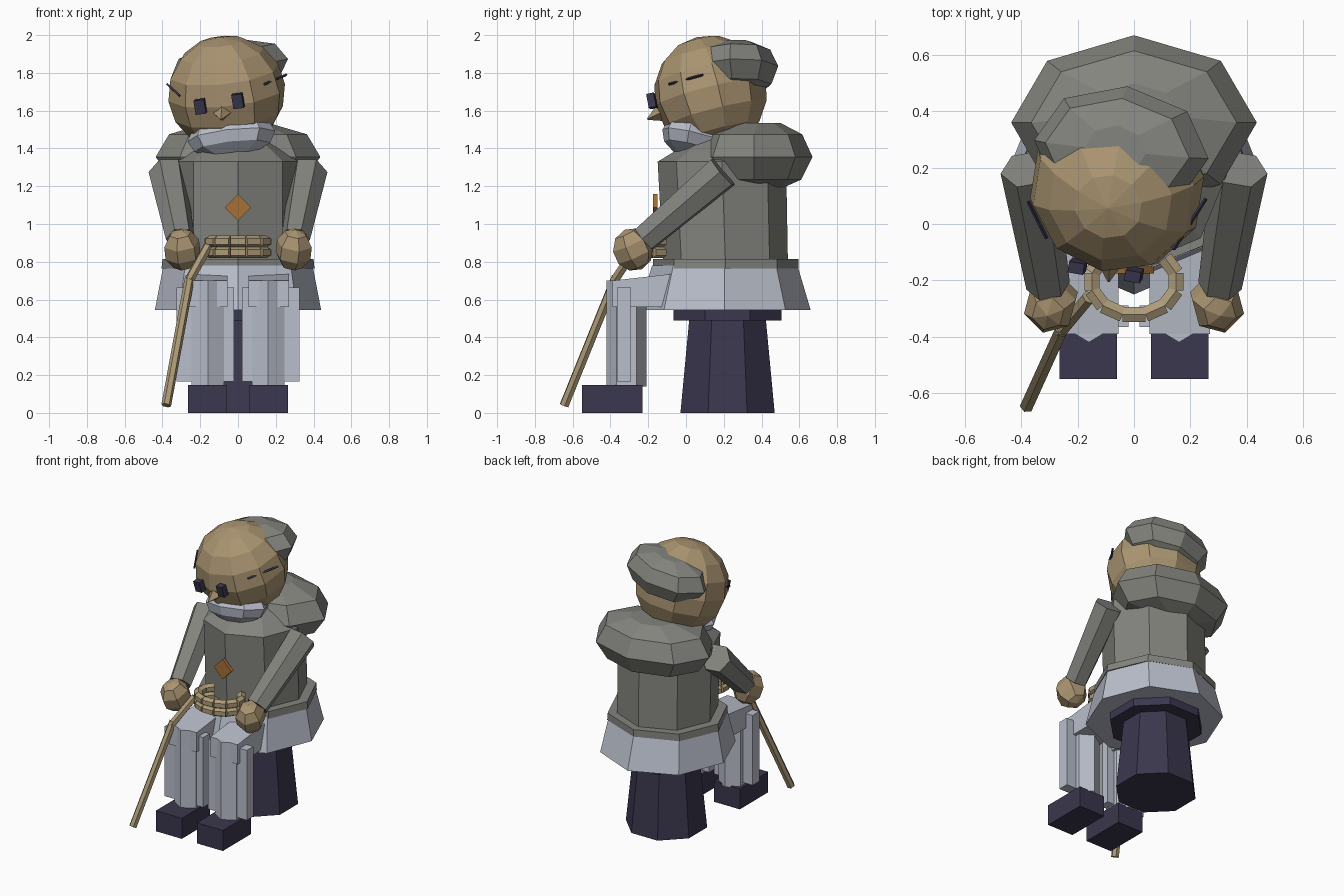
import bpy, bmesh, math
from mathutils import Vector, Matrix, Euler

if "Cube" in bpy.data.objects:
    bpy.data.objects.remove(bpy.data.objects["Cube"])

def mat(name, rgb):
    m = bpy.data.materials.new(name)
    m.diffuse_color = (*rgb, 1)
    m.use_nodes = True
    m.node_tree.nodes["Principled BSDF"].inputs["Base Color"].default_value = m.diffuse_color
    return m

GREY = mat("coat_grey", (.23, .23, .21))
PALE = mat("pale_cloth", (.49, .52, .60))
SKIN = mat("skin_tan", (.40, .296, .165))
WOOD = mat("wood_tan", (.42, .33, .19))
NAVY = mat("dark_navy", (.042, .038, .075))
ORANGE = mat("orange", (.38, .16, .035))

def finish(name, bm, m, loc=(0, 0, 0), rot=(0, 0, 0)):
    bmesh.ops.recalc_face_normals(bm, faces=bm.faces)
    me = bpy.data.meshes.new(name)
    bm.to_mesh(me)
    bm.free()
    me.materials.append(m)
    ob = bpy.data.objects.new(name, me)
    ob.location = loc
    ob.rotation_euler = [math.radians(a) for a in rot]
    bpy.context.collection.objects.link(ob)
    return ob

def rings(name, prof, m, n=8, loc=(0, 0, 0), rot=(0, 0, 0)):
    """Stacked n-sided rings; prof rows are (z, rx, ry, y offset)."""
    bm = bmesh.new()
    loops = []
    for z, rx, ry, oy in prof:
        loops.append([bm.verts.new((rx * math.sin(2 * math.pi * i / n),
                                    oy + ry * math.cos(2 * math.pi * i / n), z)) for i in range(n)])
    for a, b in zip(loops, loops[1:]):
        for i in range(n):
            bm.faces.new((a[i], a[(i + 1) % n], b[(i + 1) % n], b[i]))
    bm.faces.new(loops[0])
    bm.faces.new(loops[-1])
    return finish(name, bm, m, loc, rot)

def box(name, lo, hi, m):
    bm = bmesh.new()
    bmesh.ops.create_cube(bm, size=1)
    lo, hi = Vector(lo), Vector(hi)
    for v in bm.verts:
        v.co = Vector([(lo[k] + hi[k]) / 2 + v.co[k] * (hi[k] - lo[k]) for k in range(3)])
    return finish(name, bm, m)

def ball(name, loc, r, m, seg=8, rows=6, rot=(0, 0, 0)):
    bm = bmesh.new()
    bmesh.ops.create_uvsphere(bm, u_segments=seg, v_segments=rows, radius=1)
    bmesh.ops.scale(bm, vec=r, verts=bm.verts)
    return finish(name, bm, m, loc, rot)

def rod(name, a, b, r1, r2, m, n=6, spin=0):
    a, b = Vector(a), Vector(b)
    bm = bmesh.new()
    bmesh.ops.create_cone(bm, cap_ends=True, segments=n, radius1=r1, radius2=r2, depth=(b - a).length)
    q = (b - a).to_track_quat('Z', 'Y').to_matrix().to_4x4()
    bmesh.ops.transform(bm, verts=bm.verts,
                        matrix=Matrix.Translation((a + b) / 2) @ q @ Matrix.Rotation(math.radians(spin), 4, 'Z'))
    return finish(name, bm, m)

# Stool
rings("stool_base", [(0, .27, .27, 0), (.49, .22, .22, 0)], NAVY, 8, (0, .22, 0), (0, 0, 22.5))
rings("stool_seat", [(.49, .31, .31, 0), (.56, .31, .31, 0)], NAVY, 8, (0, .22, 0), (0, 0, 22.5))

# Tunic skirt, coat hem and torso
rings("tunic_skirt", [(.545, .44, .455, .205), (.78, .395, .385, .205)], PALE)
rings("coat_hem", [(.765, .405, .385, .21), (.815, .40, .385, .21)], GREY)
rings("torso", [(.77, .335, .33, .21), (1.33, .335, .34, .19), (1.385, .26, .25, .19), (1.46, .14, .14, .19)], GREY)

# Rolled hood behind the neck
rings("hood", [(1.195, .17, .12, .40), (1.235, .35, .25, .36), (1.355, .436, .31, .36),
               (1.475, .365, .255, .36), (1.535, .16, .12, .38)], GREY)

# Head, face and cap
ball("head", (-.06, .13, 1.695), (.315, .305, .305), SKIN, 10, 8, (15, -4, -10))
rings("cap", [(-.14, .13, .10, 0), (-.095, .25, .185, 0), (0, .315, .225, 0), (.09, .26, .185, 0),
              (.135, .11, .09, 0)], GREY, 8, (-.045, .265, 1.825), (3, -9, -6))
ball("beard", (-.035, .04, 1.465), (.235, .17, .12), PALE, 8, 6, (-12, -7, -6))
rod("nose", (-.085, -.13, 1.59), (-.09, -.205, 1.555), .05, .004, SKIN, 4)
for x, y, z in ((-.20, -.15, 1.622), (-.0, -.18, 1.652)):
    eye = box("eye", (-.028, -.02, -.038), (.028, .02, .038), NAVY)
    eye.location = (x, y, z)
    eye.rotation_euler = Euler([math.radians(a) for a in (12, -7, -10)])
rod("cap_tie_right", (.255, .09, 1.79), (.14, -.09, 1.74), .007, .007, NAVY, 4)
rod("cap_tie_left", (-.375, .08, 1.74), (-.31, -.05, 1.68), .007, .007, NAVY, 4)

# Chest badge
badge = box("badge", (-.05, -.012, -.05), (.05, .012, .05), ORANGE)
badge.location = (0, -.163, 1.087)
badge.rotation_euler = (0, math.pi / 4, 0)

for side, s in (("left", -1), ("right", 1)):
    # Arms and hands
    rod("sleeve_" + side, (s * .375, .195, 1.275), (s * .305, -.22, .92), .10, .078, GREY, 6, 30)
    ball("hand_" + side, (s * .295, -.28, .865), (.1, .11, .115), SKIN, 6, 5, (25, 0, s * 15))
    # Legs and shoes
    rings("shin_" + side, [(.14, .10, .105, 0), (.70, .10, .105, 0)], PALE, 6, (s * .16, -.315, 0))
    box("trouser_panel_" + side, (s * .02, -.365, .165), (s * .325, -.29, .665), PALE)
    thigh = box("thigh_" + side, (s * .055, -.39, .56), (s * .27, .05, .75), PALE)
    for v in thigh.data.vertices:
        if v.co.y < -.2 and v.co.z > .6:
            v.co.z = .70
    box("shoe_" + side, (s * .06, -.55, 0), (s * .265, -.23, .147), NAVY)

# Bead loop held in the lap: two open rings of short links
for row, z in enumerate((.85, .907)):
    pts = [(.155 * math.sin(a), -.205 - .12 * math.cos(a), z)
           for a in [math.radians(-135 + 30 * i) for i in range(10)]]
    for a, b in zip(pts, pts[1:]):
        rod("bead_%d" % row, a, b, .031, .031, WOOD, 6)

# Walking stick with a bent top
rod("stick_shaft", (-.38, -.645, .04), (-.255, -.37, .72), .026, .026, WOOD)
rod("stick_handle", (-.26, -.38, .70), (-.16, -.26, .88), .026, .026, WOOD)
